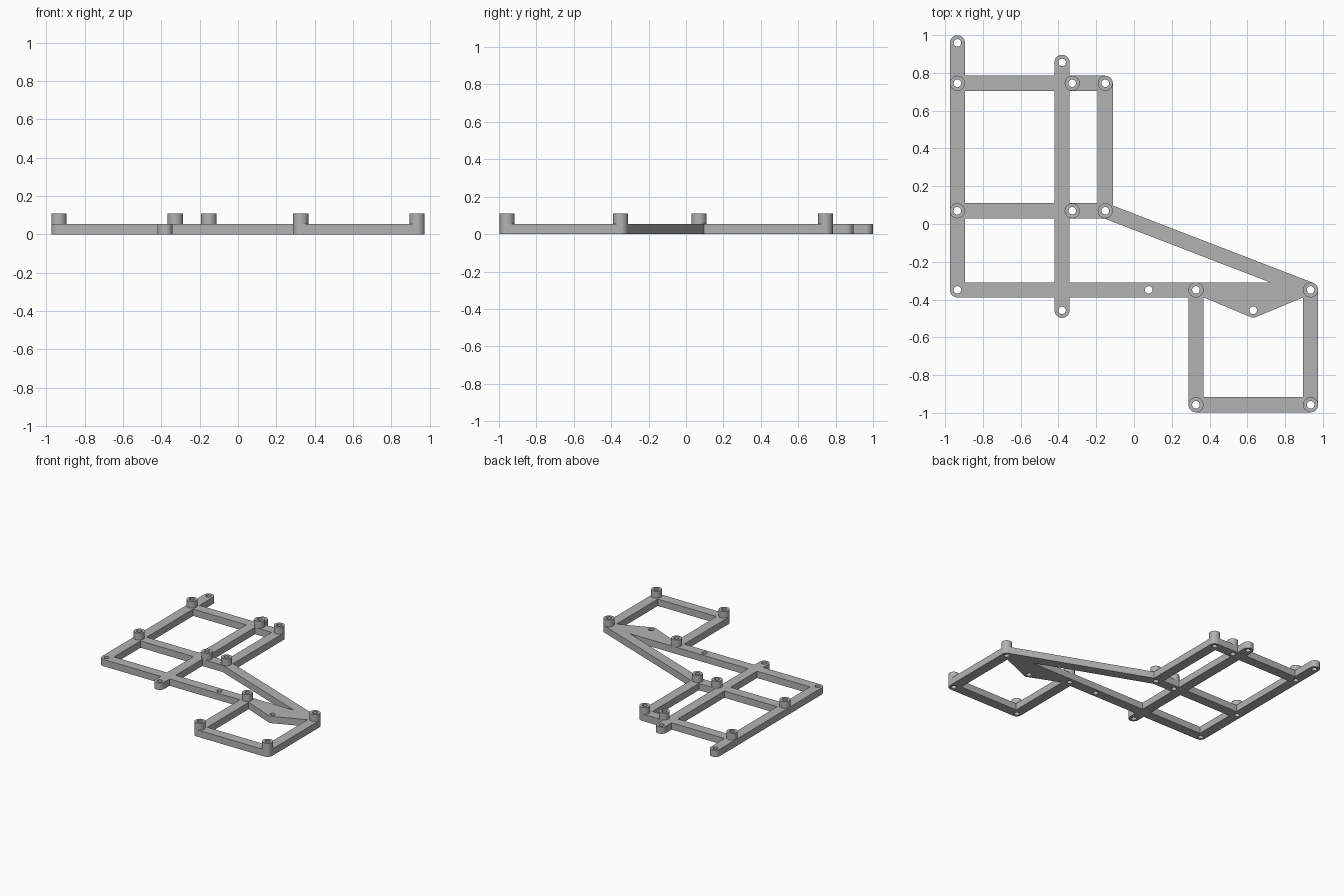
import bpy, bmesh
from math import sin, cos, pi, atan2

cube = bpy.data.objects.get("Cube")
if cube:
    bpy.data.objects.remove(cube)

R, HOLE = 0.04, 0.02        # bar half width, bolt hole radius
PLATE, TOP = 0.055, 0.11    # frame thickness, standoff height
SEG = 16                    # segments per half circle

grey = bpy.data.materials.new("mid grey")
grey.use_nodes = True
colour = (0.45, 0.45, 0.45, 1)
grey.diffuse_color = colour
grey.node_tree.nodes["Principled BSDF"].inputs["Base Color"].default_value = colour


def new_object(name, bm):
    bmesh.ops.recalc_face_normals(bm, faces=bm.faces)
    mesh = bpy.data.meshes.new(name)
    bm.to_mesh(mesh)
    bm.free()
    mesh.materials.append(grey)
    obj = bpy.data.objects.new(name, mesh)
    bpy.context.collection.objects.link(obj)
    return obj


def prism(name, outline, z0, z1):
    bm = bmesh.new()
    face = bm.faces.new([bm.verts.new((x, y, z0)) for x, y in outline])
    new = bmesh.ops.extrude_face_region(bm, geom=[face])["geom"]
    verts = [v for v in new if isinstance(v, bmesh.types.BMVert)]
    bmesh.ops.translate(bm, verts=verts, vec=(0, 0, z1 - z0))
    return new_object(name, bm)


def arc(c, r, start, sweep, n):
    return [(c[0] + r * cos(start + sweep * i / n),
             c[1] + r * sin(start + sweep * i / n)) for i in range(n + 1)]


def circle(c, r):
    return arc(c, r, 0, 2 * pi, 2 * SEG)[:-1]


def bar(a, b):
    # Flat bar with rounded ends
    t = atan2(b[1] - a[1], b[0] - a[0])
    outline = arc(b, R, t - pi / 2, pi, SEG) + arc(a, R, t + pi / 2, pi, SEG)
    return prism("bar", outline, 0, PLATE)


def combine(target, other, operation):
    mod = target.modifiers.new("combine", 'BOOLEAN')
    mod.operation, mod.solver, mod.object = operation, 'EXACT', other
    bpy.context.view_layer.objects.active = target
    bpy.ops.object.modifier_apply(modifier=mod.name)
    bpy.data.objects.remove(other)


def smooth(obj):
    bpy.ops.object.select_all(action='DESELECT')
    obj.select_set(True)
    bpy.context.view_layer.objects.active = obj
    bpy.ops.object.shade_smooth_by_angle(angle=pi / 6)


# Grid lines of the bolt pattern
west, spine, mid, inner, east = -0.935, -0.381, -0.152, 0.328, 0.935
twin = -0.327
north, centre, south, far_south = 0.745, 0.07, -0.349, -0.957
tail, spine_top, tab_y = 0.959, 0.856, -0.457

# Frame: all bars merged into one plate
bars = [
    ((west, south), (west, tail)), ((spine, tab_y), (spine, spine_top)),
    ((west, north), (mid, north)), ((west, centre), (mid, centre)),
    ((mid, centre), (mid, north)), ((west, south), (east, south)),
    ((mid, centre), (east, south)), ((inner, far_south), (inner, south)),
    ((east, far_south), (east, south)), ((inner, far_south), (east, far_south)),
]
frame = bar(*bars[0])
frame.name = frame.data.name = "frame"
for ends in bars[1:]:
    combine(frame, bar(*ends), 'UNION')

# Triangular tab under the long bar
tab_x = 0.631
tab = [(0.37, south), (0.37, south - R), (tab_x - 0.012, -0.4935), (tab_x, -0.497),
       (tab_x + 0.012, -0.4935), (0.895, south - R), (0.895, south)]
combine(frame, prism("tab", tab, 0, PLATE), 'UNION')

# Bolt holes, through standoffs and bare frame alike
posts = [(x, y) for y in (north, centre) for x in (west, twin, mid)]
posts += [(x, y) for y in (south, far_south) for x in (inner, east)]
bare = [(west, tail), (west, south), (spine, spine_top), (spine, tab_y),
        (0.078, south), (tab_x, tab_y)]
for c in posts + bare:
    combine(frame, prism("hole", circle(c, HOLE), -0.1, 0.2), 'DIFFERENCE')
smooth(frame)

# Standoffs: short tubes on the frame
for i, c in enumerate(posts):
    bm = bmesh.new()
    rings = [[bm.verts.new((x, y, z)) for x, y in circle(c, r)]
             for r, z in ((R, PLATE), (R, TOP), (HOLE, TOP), (HOLE, PLATE))]
    for a, b in zip(rings, rings[1:]):
        for j in range(len(a)):
            k = (j + 1) % len(a)
            bm.faces.new((a[j], a[k], b[k], b[j]))
    smooth(new_object(f"standoff_{i + 1}", bm))
